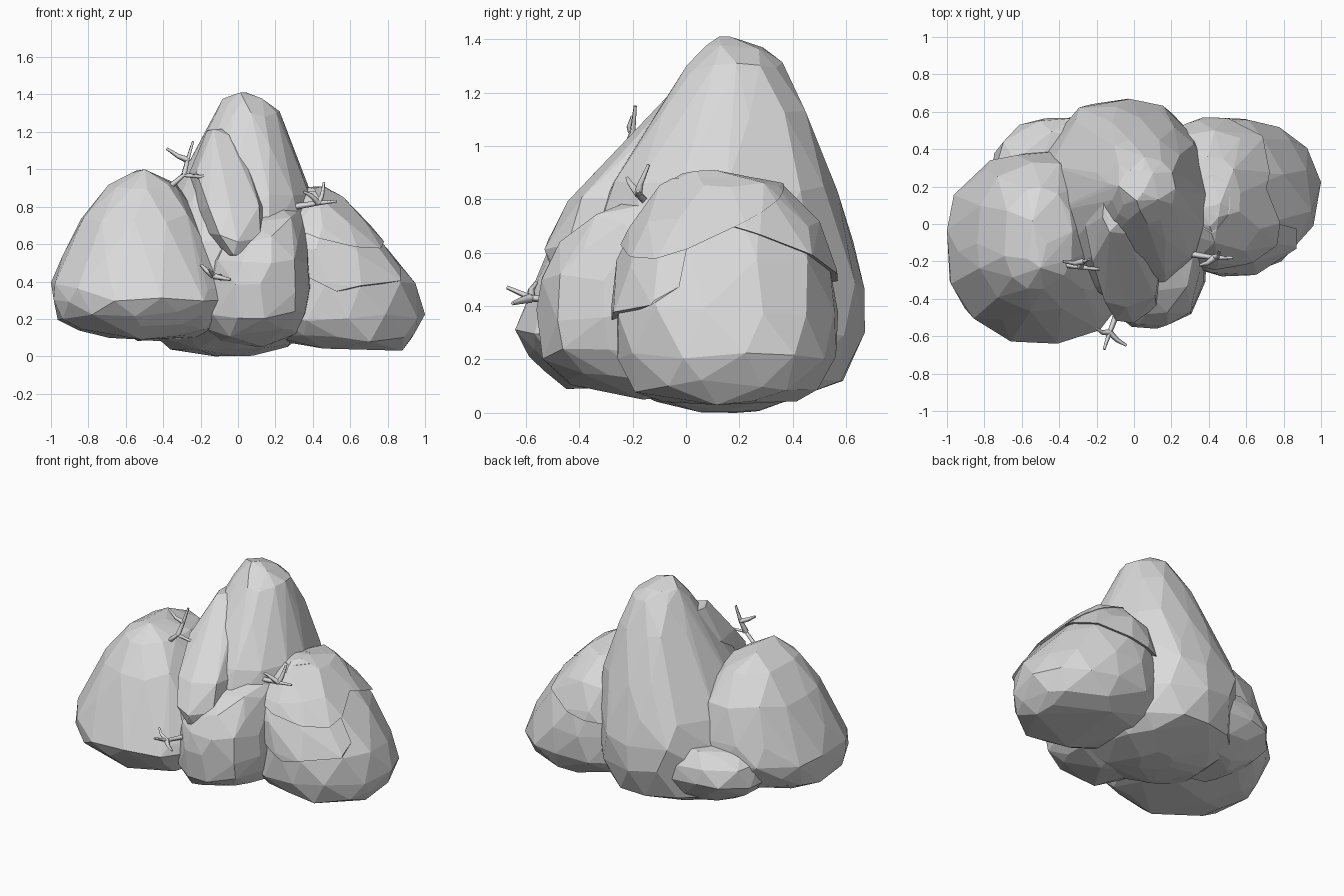
import bpy, bmesh, math, random
from mathutils import Vector

random.seed(5)
cube = bpy.data.objects.get("Cube")
if cube:
    bpy.data.objects.remove(cube, do_unlink=True)

stone = bpy.data.materials.new("stone grey")
stone.use_nodes = True
GREY = (0.7, 0.7, 0.7, 1)
stone.diffuse_color = GREY
stone.node_tree.nodes["Principled BSDF"].inputs["Base Color"].default_value = GREY


def add_object(name, mesh):
    mesh.materials.append(stone)
    ob = bpy.data.objects.new(name, mesh)
    bpy.context.scene.collection.objects.link(ob)
    return ob


def hull_object(name, points, merge=5):
    """Faceted convex stone around a cloud of points; returns its corners."""
    bm = bmesh.new()
    for p in points:
        bm.verts.new(p)
    bmesh.ops.convex_hull(bm, input=bm.verts[:])
    loose = [v for v in bm.verts if not v.link_faces]
    bmesh.ops.delete(bm, geom=loose, context="VERTS")
    bmesh.ops.dissolve_limit(bm, angle_limit=math.radians(merge),
                             verts=bm.verts[:], edges=bm.edges[:])
    bmesh.ops.recalc_face_normals(bm, faces=bm.faces[:])
    corners = [v.co.copy() for v in bm.verts]
    mesh = bpy.data.meshes.new(name)
    bm.to_mesh(mesh)
    bm.free()
    add_object(name, mesh)
    return corners


def boulder(name, rings, sides=12, power=2.3):
    """Stack of uneven rounded rings (z, x0, x1, y0, y1) wrapped into a stone."""
    pts = []
    for z, x0, x1, y0, y1 in rings:
        turn = random.uniform(0, math.tau)
        for i in range(sides):
            a = turn + math.tau * (i + random.uniform(-0.25, 0.25)) / sides
            c, s = math.cos(a), math.sin(a)
            k = (abs(c) ** power + abs(s) ** power) ** (-1 / power)
            k *= random.uniform(0.98, 1.02)
            dz = random.uniform(-0.025, 0.025)
            pts.append(Vector(((x0 + x1) / 2 + k * c * (x1 - x0) / 2,
                               (y0 + y1) / 2 + k * s * (y1 - y0) / 2, z + dz)))
    # fit the stone to the box of its rings
    low = (min(r[1] for r in rings), min(r[3] for r in rings), rings[0][0])
    high = (max(r[2] for r in rings), max(r[4] for r in rings), rings[-1][0])
    for ax in range(3):
        a, b = min(p[ax] for p in pts), max(p[ax] for p in pts)
        for p in pts:
            p[ax] = low[ax] + (p[ax] - a) * (high[ax] - low[ax]) / (b - a)
    return hull_object(name, pts)


def slab(name, corners, grow, cuts):
    """Raised rock layer: a widened copy of a stone, kept on the normal side of each cut."""
    mid = sum(corners, Vector()) / len(corners)
    bm = bmesh.new()
    for p in corners:
        d = p - mid
        bm.verts.new(mid + Vector((d.x * grow, d.y * grow, d.z)))
    bmesh.ops.convex_hull(bm, input=bm.verts[:])
    for point, normal in cuts:
        geom = bm.verts[:] + bm.edges[:] + bm.faces[:]
        bmesh.ops.bisect_plane(bm, geom=geom, plane_co=point, plane_no=normal,
                               clear_inner=True)
    pts = [v.co.copy() for v in bm.verts]
    bm.free()
    hull_object(name, pts, 3)


# Right boulder, with its broad foot bulging forward
boulder("right_boulder", [
    (0.09, -0.68, -0.22, -0.45, 0.08), (0.14, -0.85, -0.1, -0.54, 0.22),
    (0.2, -0.95, -0.03, -0.6, 0.32), (0.29, -0.99, 0.02, -0.64, 0.37),
    (0.37, -1, 0, -0.61, 0.39), (0.53, -0.93, -0.08, -0.55, 0.39),
    (0.75, -0.83, -0.19, -0.47, 0.34), (0.93, -0.69, -0.32, -0.35, 0.2),
    (1.0, -0.57, -0.46, -0.24, 0.03)], 13)

# Tall middle boulder with a lobe in front, a spur above it and a swelling behind
boulder("middle_boulder", [
    (0, -0.12, 0.08, 0.05, 0.28), (0.04, -0.36, 0.28, -0.12, 0.46),
    (0.12, -0.48, 0.35, -0.3, 0.59), (0.3, -0.52, 0.39, -0.42, 0.67),
    (0.48, -0.5, 0.41, -0.42, 0.67), (0.63, -0.46, 0.41, -0.4, 0.63),
    (0.85, -0.34, 0.4, -0.29, 0.56), (1.13, -0.21, 0.3, -0.11, 0.45),
    (1.31, -0.12, 0.22, 0, 0.36), (1.38, -0.08, 0.14, 0.07, 0.29),
    (1.41, 0, 0.05, 0.12, 0.18)], 13)
boulder("front_lobe", [
    (0.05, -0.12, 0.18, -0.18, 0.1), (0.11, -0.2, 0.31, -0.44, 0.2),
    (0.21, -0.2, 0.37, -0.54, 0.2), (0.36, -0.19, 0.39, -0.56, 0.2),
    (0.52, -0.16, 0.38, -0.54, 0.2), (0.64, -0.1, 0.37, -0.48, 0.2),
    (0.74, -0.05, 0.36, -0.37, 0.2), (0.8, 0.05, 0.34, -0.2, 0.2)], 12, 2.6)
boulder("front_spur", [
    (0.52, -0.06, 0.04, -0.5, -0.2), (0.62, -0.16, 0.13, -0.53, -0.1),
    (0.78, -0.22, 0.14, -0.44, 0), (0.98, -0.26, 0.08, -0.24, 0.2),
    (1.22, -0.17, 0, -0.05, 0.2)], 8, 3)
boulder("back_swelling", [
    (0.08, -0.55, 0, 0, 0.4), (0.16, -0.7, 0, -0.1, 0.5),
    (0.28, -0.77, 0.05, -0.1, 0.57), (0.4, -0.75, 0.05, -0.1, 0.56),
    (0.48, -0.65, 0, 0, 0.5)], 12, 2.4)

# Left boulder, with overhanging rock layers
side = boulder("left_boulder", [
    (0.03, 0.28, 0.88, -0.1, 0.42), (0.08, 0.15, 0.96, -0.2, 0.5),
    (0.2, 0.04, 1, -0.26, 0.57), (0.38, 0.04, 0.95, -0.26, 0.57),
    (0.57, 0.08, 0.81, -0.24, 0.54), (0.73, 0.15, 0.68, -0.18, 0.48),
    (0.86, 0.25, 0.56, -0.08, 0.35), (0.91, 0.36, 0.46, 0, 0.22)], 13, 2.2)
slab("left_lower_layer", side, 1.05, [
    ((0.6, 0, 0.31), (0.5, 0, 1)), ((0.6, 0, 0.31), (-0.25, 0.2, 1)),
    ((0.87, 0, 0.5), (-1, 0, 0)), ((0, 0, 0.6), (0, -1, 0.2))])
slab("left_upper_layer", side, 1.09, [
    ((0.63, -0.25, 0.57), (0.3, -0.35, 1)), ((0, 0, 0.88), (0, 0, -1))])
slab("left_back_layer", side, 1.06, [
    ((0.6, 0.4, 0.6), (-0.2, 0.35, 1)), ((0, 0.15, 0), (0, 1, 0))])


def twig(name, *branches):
    """Forked stick from tapering square paths."""
    cu = bpy.data.curves.new(name + "_path", "CURVE")
    cu.dimensions = "3D"
    cu.bevel_depth = 0.018
    cu.bevel_resolution = 0
    cu.use_fill_caps = True
    for path in branches:
        sp = cu.splines.new("POLY")
        sp.points.add(len(path) - 1)
        for i, (pt, co) in enumerate(zip(sp.points, path)):
            pt.co = (*co, 1)
            pt.radius = 1 - 0.6 * i / (len(path) - 1)
    helper = bpy.data.objects.new(name + "_helper", cu)
    bpy.context.scene.collection.objects.link(helper)
    bpy.context.view_layer.update()
    graph = bpy.context.evaluated_depsgraph_get()
    mesh = bpy.data.meshes.new_from_object(helper.evaluated_get(graph))
    bpy.data.objects.remove(helper, do_unlink=True)
    mesh.materials.clear()
    add_object(name, mesh)


# Dead twigs caught between the stones
fork = (-0.29, -0.23, 0.97)
knee = (-0.27, -0.2, 1.05)
twig("top_twig",
     [(-0.4, -0.2, 0.88), (-0.36, -0.22, 0.91), fork, (-0.2, -0.24, 0.96), (-0.12, -0.23, 0.97)],
     [fork, knee, (-0.24, -0.19, 1.15)],
     [knee, (-0.32, -0.21, 1.07), (-0.38, -0.2, 1.11)])
fork = (0.43, -0.18, 0.82)
twig("left_twig",
     [(0.3, -0.16, 0.8), fork, (0.53, -0.18, 0.83)],
     [fork, (0.45, -0.17, 0.86), (0.46, -0.14, 0.93)],
     [fork, (0.39, -0.21, 0.86), (0.35, -0.22, 0.88)])
fork = (-0.13, -0.58, 0.43)
twig("front_twig",
     [(-0.08, -0.45, 0.42), fork, (-0.16, -0.67, 0.47)],
     [fork, (-0.09, -0.62, 0.42), (-0.04, -0.65, 0.41)],
     [fork, (-0.17, -0.58, 0.46), (-0.2, -0.56, 0.49)])
